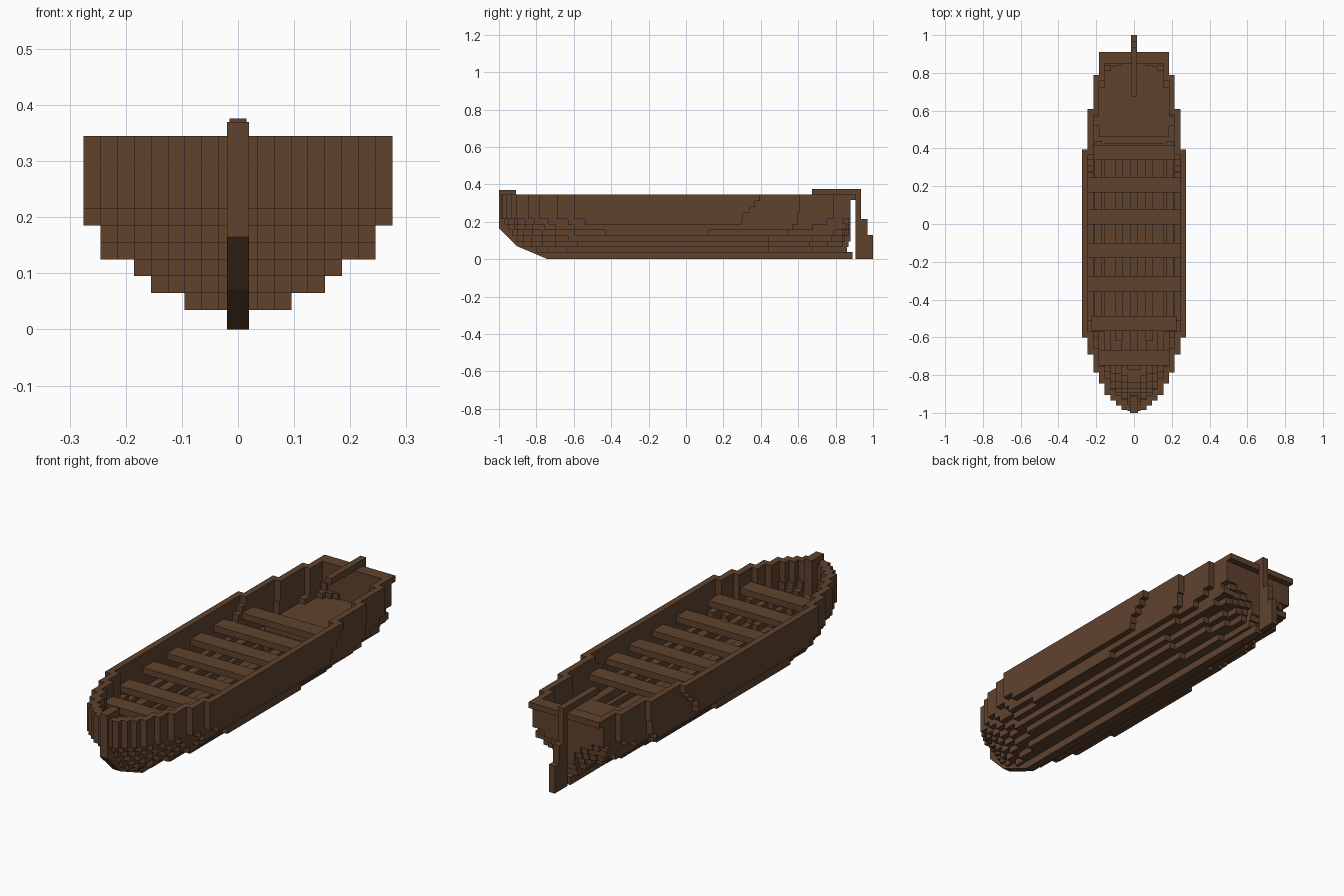
import bpy, bmesh

cube = bpy.data.objects.get("Cube")
if cube:
    bpy.data.objects.remove(cube, do_unlink=True)

# Single brown wood colour
wood = bpy.data.materials.new("brown_wood")
wood.use_nodes = True
COLOUR = (0.115, 0.055, 0.027, 1.0)
wood.diffuse_color = COLOUR
bsdf = wood.node_tree.nodes["Principled BSDF"]
bsdf.inputs["Base Color"].default_value = COLOUR
bsdf.inputs["Roughness"].default_value = 0.9


def finish(name, bm):
    bmesh.ops.recalc_face_normals(bm, faces=bm.faces)
    me = bpy.data.meshes.new(name)
    bm.to_mesh(me)
    bm.free()
    me.materials.append(wood)
    ob = bpy.data.objects.new(name, me)
    bpy.context.collection.objects.link(ob)
    return ob


def add_box(bm, x0, x1, y0, y1, z0, z1):
    verts = bmesh.ops.create_cube(bm, size=1)["verts"]
    for v in verts:
        v.co = (x1 if v.co.x > 0 else x0,
                y1 if v.co.y > 0 else y0,
                z1 if v.co.z > 0 else z0)


def box(name, *bounds):
    bm = bmesh.new()
    add_box(bm, *bounds)
    return finish(name, bm)


def profile(name, points, half_width):
    """Extrude a (y, z) outline across x."""
    bm = bmesh.new()
    face = bm.faces.new([bm.verts.new((-half_width, y, z)) for y, z in points])
    new = bmesh.ops.extrude_face_region(bm, geom=[face])["geom"]
    for v in new:
        if isinstance(v, bmesh.types.BMVert):
            v.co.x = half_width
    return finish(name, bm)


# Stepped hull: columns 0.03 wide outward from the centre; each strake lists
# where every column starts at the bow and ends at the stern
WALL = 0.03
EDGES = [0] + [0.035 + 0.03 * i for i in range(9)]
bow_top = [-.99, -.985, -.96, -.935, -.905, -.845, -.785, -.69, -.60]
bow_mid = [-.97, -.95, -.92, -.90, -.86, -.81, -.735, -.63, -.54]


def stern_top(widest, next_in=.61):
    return [.88] * 6 + [.79, next_in, widest]


strakes = [
    (.035, .065, [-.80, -.74, -.64], [.86, .68, .44]),
    (.065, .095, [-.87, -.83, -.77, -.70, -.58], [.87, .84, .76, .66, .44]),
    (.095, .125, [-.91, -.87, -.83, -.77, -.70, -.63], [.88, .85, .84, .78, .68, .44]),
    (.125, .155, [-.93, -.90, -.87, -.82, -.77, -.70, -.60, -.43],
     [.88, .87, .86, .85, .84, .79, .55, .12]),
    (.155, .185, [-.95, -.92, -.90, -.86, -.82, -.76, -.70, -.60],
     [.88, .88, .87, .86, .85, .84, .68, .57]),
    (.185, .215, bow_mid, [.88, .88, .88, .88, .87, .84, .75, .60, .30]),
    (.215, .25, bow_top, stern_top(.305, .60)),
    (.25, .28, bow_top, stern_top(.34)),
    (.28, .31, bow_top, stern_top(.37)),
    (.31, .345, bow_top, stern_top(.395)),
]

for k, (z0, z1, bows, sterns) in enumerate(strakes):
    bm = bmesh.new()
    for i, (f, b) in enumerate(zip(bows, sterns)):
        spans = [(f, b)]
        # Hollow out the part backed by the outer column and the strake below
        if k and i + 1 < len(bows) and i < len(strakes[k - 1][2]):
            f_in = max(bows[i + 1], strakes[k - 1][2][i]) + WALL
            b_in = min(sterns[i + 1], strakes[k - 1][3][i]) - WALL
            if f_in < b_in:
                spans = [(f, f_in), (b_in, b)]
        x0, x1 = EDGES[i], EDGES[i + 1]
        for y0, y1 in spans:
            if i == 0:
                add_box(bm, -x1, x1, y0, y1, z0, z1)
            else:
                add_box(bm, x0, x1, y0, y1, z0, z1)
                add_box(bm, -x1, -x0, y0, y1, z0, z1)
    finish(f"hull_strake_{k + 1}", bm)

# Keel rising into the stem post
profile("keel_and_stem", [(-1, .37), (-1, .165), (-.905, .07), (-.74, 0),
                          (.89, 0), (.89, .037), (-.72, .037), (-.87, .10),
                          (-.91, .20), (-.91, .37)], .02)

# Rudder, tiller and transom cap
profile("rudder", [(.907, 0), (1, 0), (1, .13), (.97, .13), (.97, .215),
                   (.935, .215), (.935, .345), (.907, .345)], .015)
box("tiller", -.015, .015, .675, .935, .345, .376)
box("transom_cap", -.185, .185, .88, .91, .317, .345)

# Rowing benches
for n, (y, half) in enumerate([(.378, .245), (.206, .245), (.037, .245),
                               (-.14, .245), (-.318, .245), (-.527, .225),
                               (-.708, .185)]):
    box(f"bench_{n + 1}", -half, half, y - .04, y + .04, .25, .28)

# Stern deck with a step at its front edge
box("stern_deck", -.185, .185, .46, .86, .16, .19)
box("stern_deck_step", -.20, .20, .425, .46, .13, .16)

# Floor slats running along the hull
box("floor_slat_centre", -.02, .02, -.75, .46, .065, .11)
for side, s in (("left", 1), ("right", -1)):
    for part, x, z0, z1, y0, y1 in (("inner", .08, .07, .11, -.62, .46),
                                    ("outer", .19, .13, .17, -.57, .44)):
        box(f"floor_slat_{part}_{side}", s * x - .02, s * x + .02, y0, y1, z0, z1)
